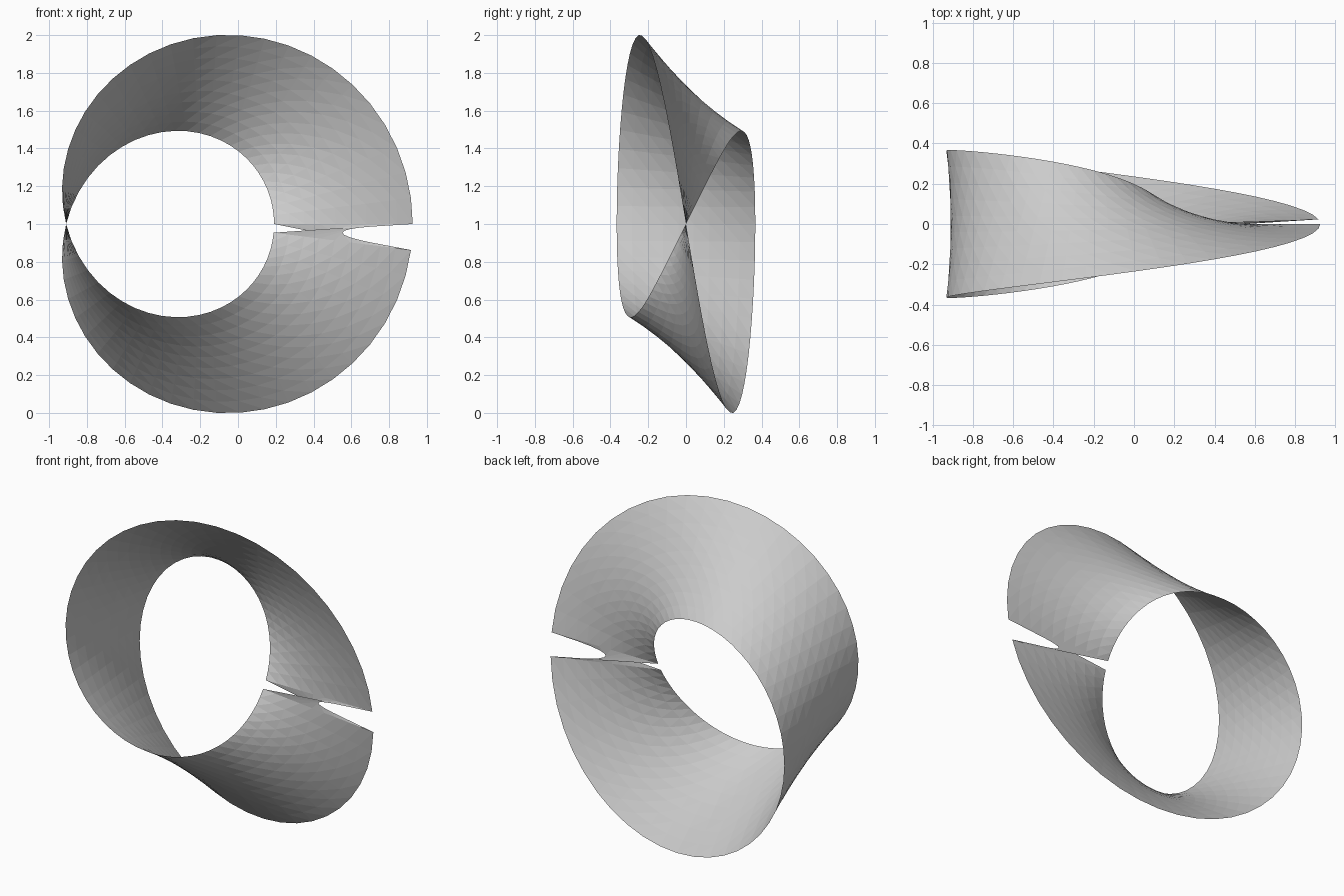
import bpy, bmesh
from math import sin, cos, pi

if "Cube" in bpy.data.objects:
    bpy.data.objects.remove(bpy.data.objects["Cube"])

AROUND, ACROSS = 50, 10          # cross-lines round the loop, points on each
RADIUS, HALF_WIDTH = 0.734, 0.367
CENTRE_X, CENTRE_Z = -0.176, 1.0


def band_point(i, j):
    """Point on a ribbon making one half twist round an upright ring."""
    t = 2 * pi * i / AROUND
    s = HALF_WIDTH * (2 * j / (ACROSS - 1) - 1)
    r = RADIUS + s * cos(t / 2)
    return (CENTRE_X + r * cos(t), -s * sin(t / 2), CENTRE_Z + r * sin(t))


bm = bmesh.new()
grid = [[bm.verts.new(band_point(i, j)) for j in range(ACROSS)] for i in range(AROUND)]

# Twisted ribbon; the last strip joins back unflipped, giving the pinched seam
for i in range(AROUND):
    row, nxt = grid[i], grid[(i + 1) % AROUND]
    for j in range(ACROSS - 1):
        bm.faces.new((row[j], nxt[j], row[j + 1]))
        bm.faces.new((nxt[j], nxt[j + 1], row[j + 1]))

mesh = bpy.data.meshes.new("twisted_band")
bm.to_mesh(mesh)
bm.free()
bpy.context.collection.objects.link(bpy.data.objects.new("twisted_band", mesh))
